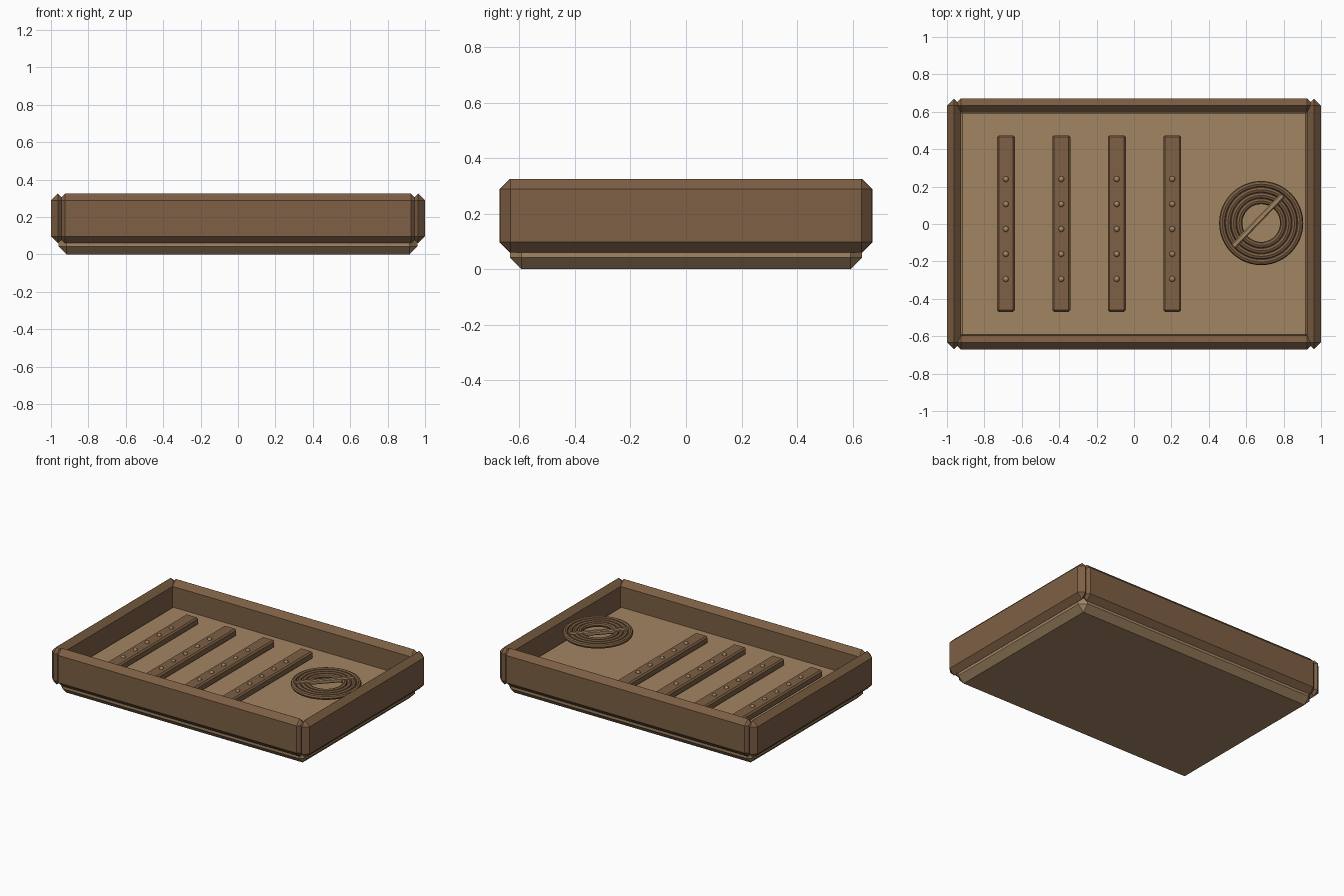
import bpy
import math

cube = bpy.data.objects.get("Cube")
if cube:
    bpy.data.objects.remove(cube, do_unlink=True)


def make_material(name, rgb):
    mat = bpy.data.materials.new(name)
    mat.use_nodes = True
    colour = (*rgb, 1.0)
    mat.diffuse_color = colour
    mat.node_tree.nodes["Principled BSDF"].inputs["Base Color"].default_value = colour
    return mat


light_wood = make_material("light wood", (0.36, 0.235, 0.122))
dark_wood = make_material("dark wood", (0.205, 0.115, 0.058))


def finish(name, mat):
    obj = bpy.context.object
    obj.name = name
    obj.data.materials.append(mat)
    return obj


def chamfered_box(name, mat, centre, size, bevel, angle=0.0):
    bpy.ops.mesh.primitive_cube_add(size=1, location=centre, rotation=(0, 0, angle))
    obj = finish(name, mat)
    obj.scale = size
    bpy.ops.object.transform_apply(location=False, rotation=False, scale=True)
    mod = obj.modifiers.new("Chamfer", 'BEVEL')
    mod.width = bevel
    mod.segments = 1
    return obj


# Base slab, its top forming the floor
chamfered_box("base", light_wood, (0, 0, 0.073), (1.92, 1.27, 0.146), 0.043)

# Rim walls, chamfered until their edges meet in a ridge
for side, label in ((-1, "front"), (1, "back")):
    chamfered_box(label + "_wall", dark_wood, (0, side * 0.634, 0.193),
                  (1.925, 0.075, 0.265), 0.037)
for side, label in ((-1, "right"), (1, "left")):
    chamfered_box(label + "_wall", dark_wood, (side * 0.9625, 0, 0.193),
                  (0.075, 1.34, 0.265), 0.037)

# Slats with a row of studs on each
for i in range(4):
    x = -0.685 + i * 0.2965
    chamfered_box(f"slat_{i + 1}", dark_wood, (x, 0.002, 0.169),
                  (0.096, 0.945, 0.054), 0.01)
    for j in range(5):
        y = -0.294 + j * 0.1335
        bpy.ops.mesh.primitive_uv_sphere_add(segments=12, ring_count=6, radius=0.016,
                                             location=(x, y, 0.194))
        finish(f"stud_{i + 1}_{j + 1}", light_wood)

# Coil of concentric rings with a crossbar
coil_x, coil_y, coil_z = 0.68, 0.005, 0.262
for i in range(4):
    bpy.ops.mesh.primitive_torus_add(location=(coil_x, coil_y, coil_z),
                                     major_radius=0.118 + i * 0.03, minor_radius=0.017,
                                     major_segments=48, minor_segments=8)
    finish(f"coil_ring_{i + 1}", dark_wood)
chamfered_box("coil_crossbar", light_wood, (coil_x - 0.017, coil_y + 0.012, coil_z + 0.01),
              (0.385, 0.03, 0.03), 0.006, math.radians(46))
